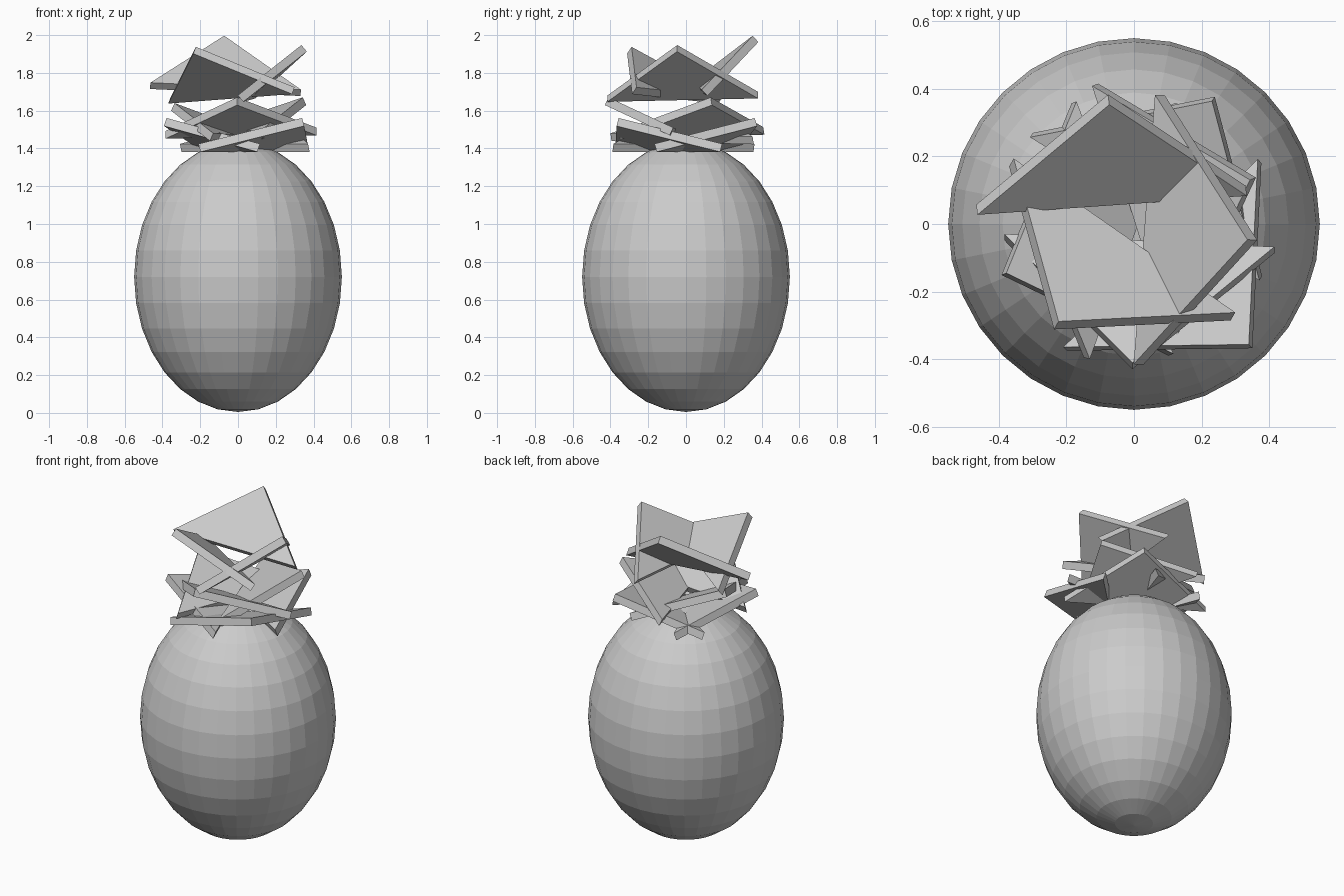
import bpy, bmesh
from math import radians, sin, cos
from mathutils import Vector

if "Cube" in bpy.data.objects:
    bpy.data.objects.remove(bpy.data.objects["Cube"])

# fruit body: faceted egg-shaped ellipsoid
bpy.ops.mesh.primitive_uv_sphere_add(segments=32, ring_count=16, radius=1, location=(0, 0, 0.72))
body = bpy.context.object
body.name = "fruit_body"
body.scale = (0.55, 0.55, 0.715)

HALF_WIDTH, HEIGHT, THICK = 0.4, 0.4, 0.045


def leaf(name, tip, azimuth, elevation, roll):
    """Thin triangular slab leaning outwards, placed by its tip."""
    a, e, r = radians(azimuth), radians(elevation), radians(roll)
    out = Vector((cos(a) * cos(e), sin(a) * cos(e), sin(e)))
    side = Vector((-sin(a), cos(a), 0))
    normal = out.cross(side)
    # tilt the base edge within the leaf's plane
    up, across = out * cos(r) - side * sin(r), side * cos(r) + out * sin(r)
    tip = Vector(tip)
    base = tip - up * HEIGHT
    corners = [tip, base + across * HALF_WIDTH, base - across * HALF_WIDTH]
    bm = bmesh.new()
    lo = [bm.verts.new(c - normal * THICK / 2) for c in corners]
    hi = [bm.verts.new(c + normal * THICK / 2) for c in corners]
    bm.faces.new(lo)
    bm.faces.new(hi)
    for i in range(3):
        j = (i + 1) % 3
        bm.faces.new((lo[i], lo[j], hi[j], hi[i]))
    bmesh.ops.recalc_face_normals(bm, faces=bm.faces)
    mesh = bpy.data.meshes.new(name)
    bm.to_mesh(mesh)
    bm.free()
    bpy.context.collection.objects.link(bpy.data.objects.new(name, mesh))


# crown: three tiers of three leaves, (tip, azimuth, elevation, roll)
crown = {
    "lower_leaf": [((0.235, 0.37, 1.54), 58, 20, 0),
                   ((-0.385, -0.148, 1.54), 201, 20, 0),
                   ((0.345, -0.362, 1.54), 314, 20, 0)],
    "middle_leaf": [((0.352, 0.134, 1.65), 21, 25, 4),
                    ((-0.345, 0.105, 1.62), 163, 25, 3),
                    ((-0.005, -0.42, 1.65), 270, 25, 3)],
    "upper_leaf": [((-0.075, 0.368, 1.98), 97, 42, 4),
                   ((-0.23, -0.3, 1.92), 240, 37, 6),
                   ((0.35, -0.047, 1.93), -3, 40, 2)],
}
for tier, leaves in crown.items():
    for i, spec in enumerate(leaves):
        leaf(f"{tier}_{i + 1}", *spec)
